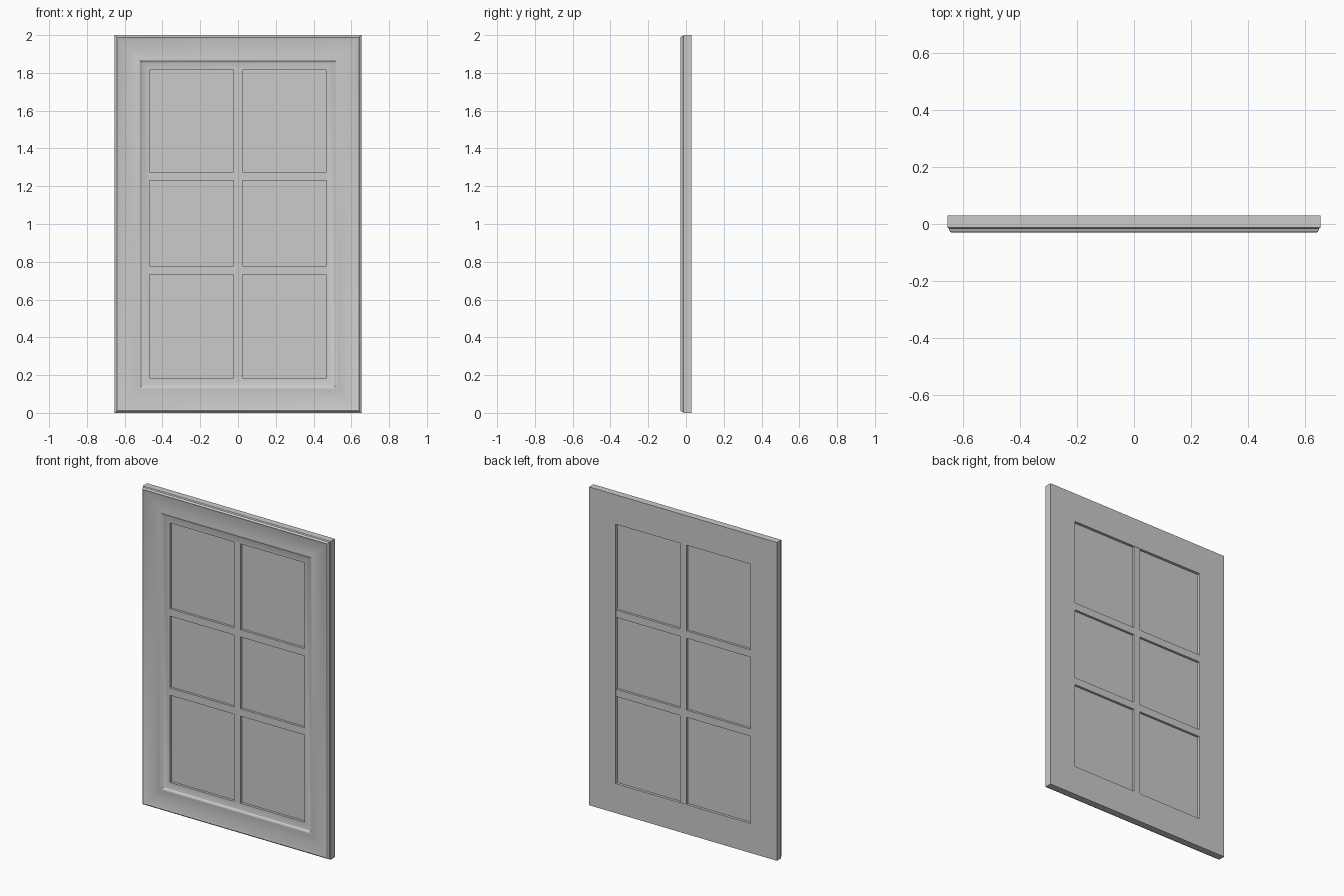
import bpy, bmesh
from mathutils import Vector

if "Cube" in bpy.data.objects:
    bpy.data.objects.remove(bpy.data.objects["Cube"])

HALF_W, HEIGHT = 0.653, 2.0
INSET = 0.185                      # frame width, outer edge to opening


def finish(name, bm, smooth=False):
    bmesh.ops.recalc_face_normals(bm, faces=bm.faces)
    mesh = bpy.data.meshes.new(name)
    bm.to_mesh(mesh)
    bm.free()
    obj = bpy.data.objects.new(name, mesh)
    bpy.context.collection.objects.link(obj)
    if smooth:
        bpy.ops.object.select_all(action='DESELECT')
        bpy.context.view_layer.objects.active = obj
        obj.select_set(True)
        bpy.ops.object.shade_smooth_by_angle(angle=0.5)
    return obj


def box(name, x0, x1, y0, y1, z0, z1):
    bm = bmesh.new()
    bmesh.ops.create_cube(bm, size=1)
    for v in bm.verts:
        v.co = Vector(((x0 + x1) / 2 + v.co.x * (x1 - x0),
                       (y0 + y1) / 2 + v.co.y * (y1 - y0),
                       (z0 + z1) / 2 + v.co.z * (z1 - z0)))
    return finish(name, bm)


def mitred_frame(name, profile):
    """Sweep a closed (inset, depth) profile round the rectangle."""
    bm = bmesh.new()
    rings = []
    for sx, sz in ((-1, -1), (1, -1), (1, 1), (-1, 1)):
        rings.append([bm.verts.new((sx * (HALF_W - d), y,
                                    HEIGHT / 2 + sz * (HEIGHT / 2 - d)))
                      for d, y in profile])
    n = len(profile)
    for i in range(4):
        a, b = rings[i], rings[(i + 1) % 4]
        for j in range(n):
            k = (j + 1) % n
            bm.faces.new((a[j], a[k], b[k], b[j]))
    return finish(name, bm, True)


# Moulded frame: stepped outer lip, shallow cove, small ridge, flat inner band
cove = []
for i in range(13):
    t = i / 12
    cove.append((0.018 + 0.107 * t, -0.027 + 0.013 * (1 - (1 - t) ** 2)
                 - 0.006 * t ** 3))
mitred_frame("moulded_frame", [
    (0, 0.03), (0, -0.013), (0.006, -0.017), (0.006, -0.022),
    (0.009, -0.027), (0.013, -0.029)] + cove + [
    (0.131, -0.020), (0.136, -0.018), (0.141, -0.012), (0.145, -0.010),
    (INSET, -0.009), (INSET, 0.03)])

# Recessed panel behind the bars
ow = HALF_W - INSET
box("recessed_panel", -ow - 0.005, ow + 0.005, 0.007, 0.013,
    INSET - 0.005, HEIGHT - INSET + 0.005)

# Glazing bars
box("vertical_bar", -0.023, 0.023, -0.0085, 0.0285, INSET, HEIGHT - INSET)
for label, z in (("lower", 0.755), ("upper", 1.252)):
    box(label + "_horizontal_bar", -ow, ow, -0.008, 0.028, z - 0.023, z + 0.023)
